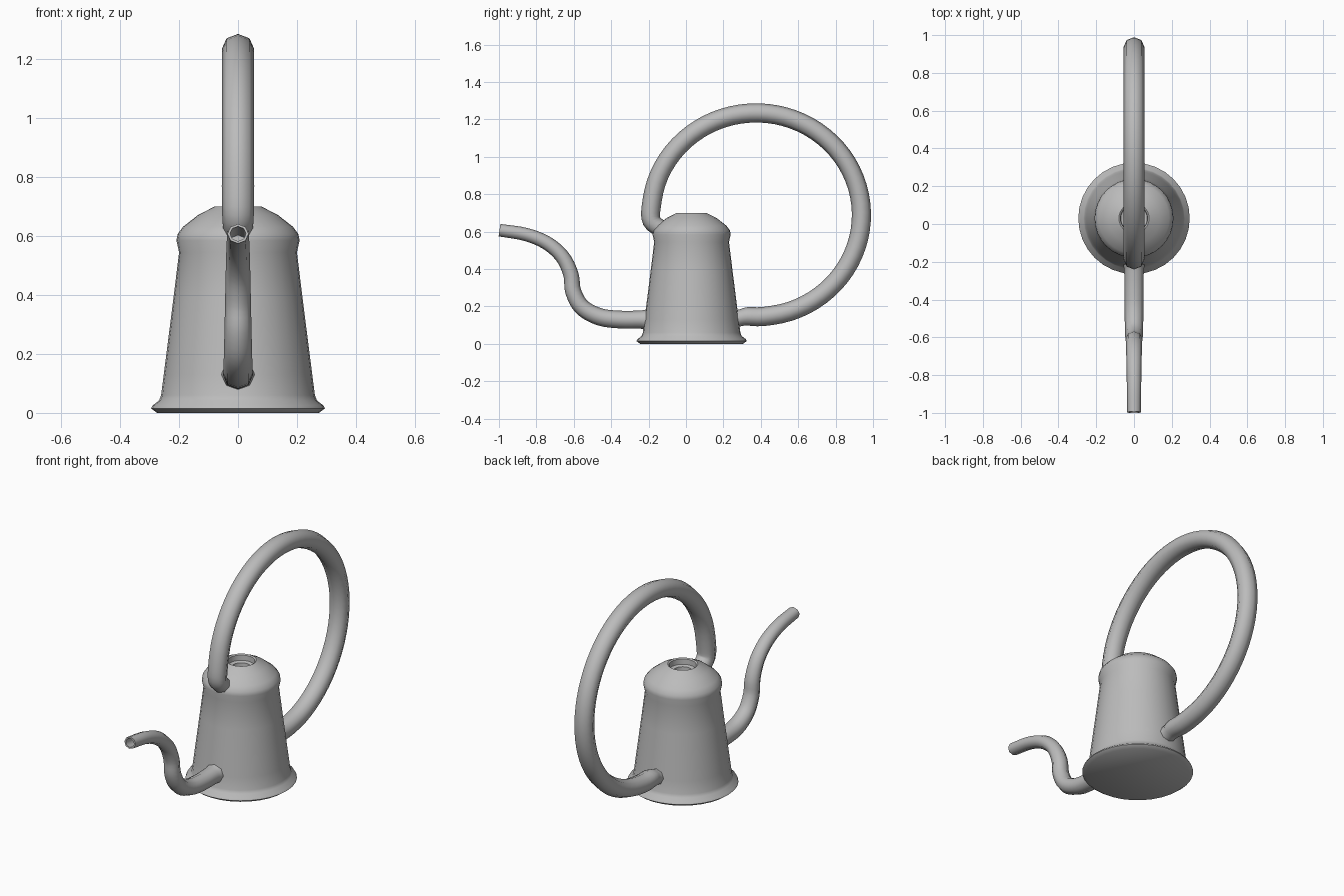
import bpy, bmesh, math
from mathutils import Vector

if "Cube" in bpy.data.objects:
    bpy.data.objects.remove(bpy.data.objects["Cube"])

metal = bpy.data.materials.new("grey_metal")
metal.diffuse_color = (0.5, 0.5, 0.5, 1)
metal.use_nodes = True
metal.node_tree.nodes["Principled BSDF"].inputs["Base Color"].default_value = metal.diffuse_color
CENTRE_Y = 0.03  # axis of the vessel


def bridge(bm, rings):
    for a, b in zip(rings, rings[1:]):
        n = len(a)
        for i in range(n):
            bm.faces.new((a[i], a[(i + 1) % n], b[(i + 1) % n], b[i]))
    bm.faces.new(rings[0])
    bm.faces.new(rings[-1])


def finish(bm, name, angle):
    bmesh.ops.recalc_face_normals(bm, faces=bm.faces)
    mesh = bpy.data.meshes.new(name)
    bm.to_mesh(mesh)
    bm.free()
    mesh.materials.append(metal)
    ob = bpy.data.objects.new(name, mesh)
    bpy.context.collection.objects.link(ob)
    bpy.ops.object.select_all(action='DESELECT')
    ob.select_set(True)
    bpy.context.view_layer.objects.active = ob
    bpy.ops.object.shade_smooth_by_angle(angle=math.radians(angle))
    return ob


def lathe(name, profile, sides=32):
    bm = bmesh.new()
    rings = []
    for r, z in profile:
        rings.append([bm.verts.new((r * math.cos(2 * math.pi * i / sides),
                                    CENTRE_Y + r * math.sin(2 * math.pi * i / sides), z))
                      for i in range(sides)])
    bridge(bm, rings)
    return finish(bm, name, 42)


def smooth_path(pts, steps=4):
    """Catmull-Rom curve through (y, z, radius) points."""
    p = [Vector(q) for q in pts]
    p = [2 * p[0] - p[1]] + p + [2 * p[-1] - p[-2]]
    out = []
    for a, b, c, d in zip(p, p[1:], p[2:], p[3:]):
        for k in range(steps):
            t = k / steps
            out.append(0.5 * (2 * b + (c - a) * t + (2 * a - 5 * b + 4 * c - d) * t * t
                              + (3 * b - a - 3 * c + d) * t ** 3))
    return out + [p[-2]]


def tube(name, path, sides=8, flat=1.0, bore=None):
    """Sweep a ring along a path in the YZ plane; bore adds an open end."""
    bm = bmesh.new()

    def ring(p, t, r):
        n = Vector((0, -t[1], t[0])).normalized()
        return [bm.verts.new(Vector((r * math.cos(a), p[0], p[1])) + n * r * flat * math.sin(a))
                for a in (2 * math.pi * i / sides for i in range(sides))]

    rings = []
    for i, p in enumerate(path):
        t = path[min(i + 1, len(path) - 1)] - path[max(i - 1, 0)]
        rings.append(ring(p, t, p[2]))
    if bore:
        for p in (path[-1], path[-3], path[-6]):
            rings.append(ring(p, path[-1] - path[-3], p[2] * bore))
    bridge(bm, rings)
    return finish(bm, name, 50)


# Vessel: flared foot, tapering wall, domed shoulder and recessed filling hole
lathe("body", [(0.275, 0), (0.295, 0.015), (0.29, 0.025), (0.268, 0.042), (0.261, 0.06),
               (0.252, 0.13), (0.238, 0.24), (0.219, 0.39), (0.2, 0.545),
               (0.209, 0.585), (0.205, 0.607), (0.186, 0.632), (0.135, 0.672), (0.08, 0.7),
               (0.072, 0.695), (0.07, 0.665), (0.05, 0.66), (0.048, 0.635)])

# Spout: tapering S-curve with a hollow tip
tube("spout", smooth_path([(-0.16, 0.13, 0.064), (-0.215, 0.13, 0.057), (-0.25, 0.13, 0.052),
                           (-0.35, 0.13, 0.051), (-0.46, 0.144, 0.05), (-0.555, 0.195, 0.048),
                           (-0.603, 0.28, 0.046), (-0.615, 0.37, 0.044), (-0.66, 0.465, 0.042),
                           (-0.745, 0.54, 0.04), (-0.86, 0.586, 0.038), (-0.997, 0.608, 0.036)]),
     flat=0.93, bore=0.75)

# Handle: big loop from the shoulder round to the lower back
loop = [(-0.08, 0.595, 0.05), (-0.14, 0.62, 0.05), (-0.184, 0.658, 0.053)]
for i in range(19):
    a = math.radians(176 - i * 262 / 18)
    loop.append((0.375 + 0.563 * math.cos(a), 0.69 + 0.545 * math.sin(a), 0.055))
loop += [(0.33, 0.147, 0.053), (0.285, 0.138, 0.048), (0.2, 0.125, 0.058)]
tube("handle", smooth_path(loop, 3), flat=0.93)
